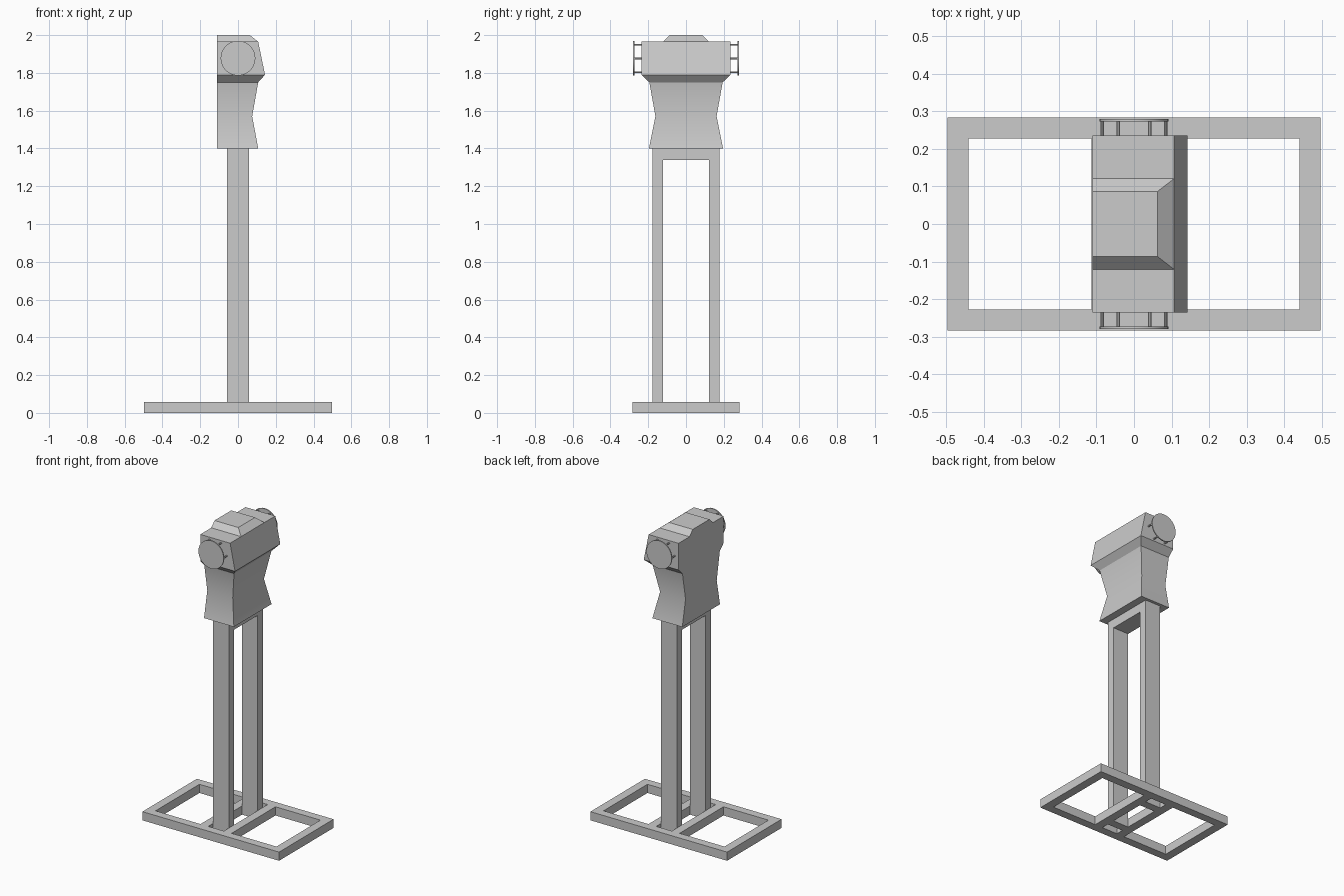
import bpy, bmesh, math
from mathutils import Matrix

cube = bpy.data.objects.get("Cube")
if cube:
    bpy.data.objects.remove(cube, do_unlink=True)

grey = bpy.data.materials.new("plain grey")
grey.use_nodes = True
grey.diffuse_color = (0.6, 0.6, 0.6, 1)
grey.node_tree.nodes["Principled BSDF"].inputs["Base Color"].default_value = (0.6, 0.6, 0.6, 1)


def finish(bm, name, smooth=False):
    bmesh.ops.recalc_face_normals(bm, faces=bm.faces)
    mesh = bpy.data.meshes.new(name)
    bm.to_mesh(mesh)
    bm.free()
    mesh.materials.append(grey)
    obj = bpy.data.objects.new(name, mesh)
    bpy.context.collection.objects.link(obj)
    if smooth:
        bpy.ops.object.select_all(action='DESELECT')
        obj.select_set(True)
        bpy.context.view_layer.objects.active = obj
        bpy.ops.object.shade_smooth_by_angle(angle=math.radians(30))
    return obj


def box(name, x, y, z):
    bm = bmesh.new()
    size = [b - a for a, b in (x, y, z)]
    mid = [(a + b) / 2 for a, b in (x, y, z)]
    bmesh.ops.create_cube(bm, size=1, matrix=Matrix.Translation(mid) @ Matrix.Diagonal((*size, 1)))
    return finish(bm, name)


def loft(name, sections, back):
    """Stack rectangles with a flat back; each section is (height, front x, half width)."""
    bm = bmesh.new()
    rings = [[bm.verts.new(p) for p in ((back, -w, z), (x, -w, z), (x, w, z), (back, w, z))]
             for z, x, w in sections]
    bm.faces.new(rings[0])
    bm.faces.new(rings[-1])
    for low, high in zip(rings, rings[1:]):
        for i in range(4):
            j = (i + 1) % 4
            bm.faces.new((low[i], low[j], high[j], high[i]))
    return finish(bm, name, smooth=True)


def span(side, a, b):
    return tuple(sorted((side * a, side * b)))


# Floor frame, cross bars and legs, mirrored about the centre
BASE = (0, 0.057)
LEG = (-0.057, 0.057)
for side, label in ((-1, "right"), (1, "left")):
    box(f"base_end_bar_{label}", span(side, 0.44, 0.497), (-0.228, 0.228), BASE)
    box(f"base_cross_bar_{label}", span(side, 0.057, 0.113), (-0.228, 0.228), BASE)
for side, label in ((-1, "front"), (1, "back")):
    box(f"base_rail_{label}", (-0.497, 0.497), span(side, 0.228, 0.283), BASE)
    box(f"leg_{label}", LEG, span(side, 0.123, 0.177), (0, 1.4))
box("leg_top_bar", LEG, (-0.123, 0.123), (1.34, 1.4))

# Waisted body, flared head and raised cap
BACK = -0.11
loft("body", [(1.4, 0.107, 0.196), (1.57, 0.075, 0.162),
              (1.75, 0.107, 0.194), (1.79, 0.143, 0.235)], BACK)
loft("head", [(1.79, 0.143, 0.235), (1.965, 0.107, 0.235)], BACK)
loft("head_cap", [(1.965, 0.107, 0.121), (2.0, 0.063, 0.087)], BACK)


# Round side discs, each held off the head by a ring of six pins
def cylinder(bm, radius, x, y, z, sides):
    place = Matrix.Translation((x, sum(y) / 2, z)) @ Matrix.Rotation(math.pi / 2, 4, 'X')
    bmesh.ops.create_cone(bm, cap_ends=True, segments=sides, radius1=radius,
                          radius2=radius, depth=y[1] - y[0], matrix=place)


for side, label in ((-1, "front"), (1, "back")):
    disc = bmesh.new()
    cylinder(disc, 0.092, 0, span(side, 0.273, 0.28), 1.878, 32)
    finish(disc, f"side_disc_{label}", smooth=True)
    pins = bmesh.new()
    for i in range(6):
        a = i * math.pi / 3
        cylinder(pins, 0.005, 0.084 * math.cos(a), span(side, 0.23, 0.275),
                 1.876 + 0.084 * math.sin(a), 10)
    finish(pins, f"disc_pins_{label}", smooth=True)
